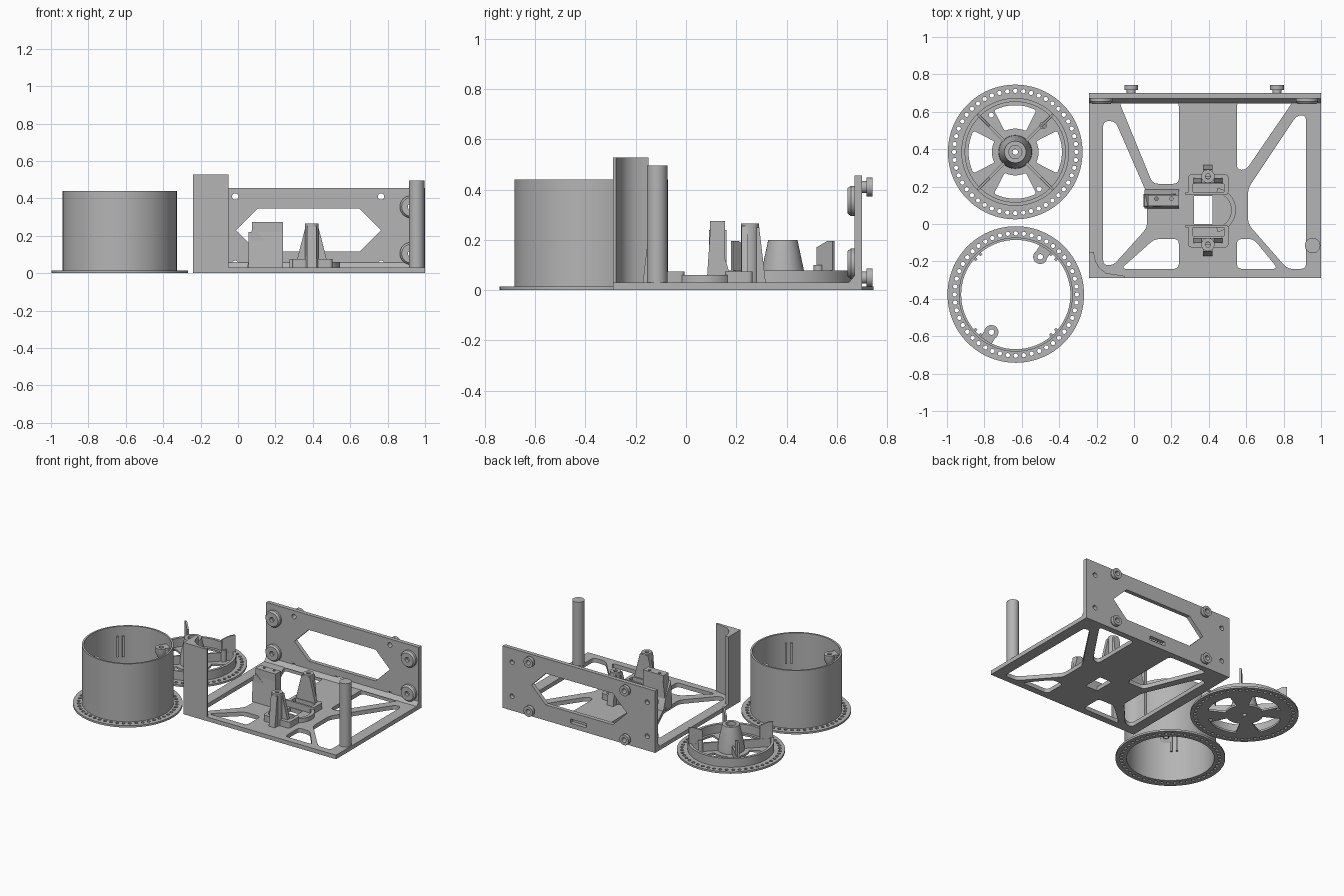
import bpy, bmesh
from math import sin, cos, pi, radians
from mathutils import Vector, Matrix

cube = bpy.data.objects.get("Cube")
if cube:
    bpy.data.objects.remove(cube)

grey = bpy.data.materials.new("plain grey")
grey.use_nodes = True
COLOR = (0.46, 0.46, 0.46, 1)
grey.diffuse_color = COLOR
grey.node_tree.nodes["Principled BSDF"].inputs["Base Color"].default_value = COLOR


def finish(name, mesh, matrix=Matrix()):
    mesh.transform(matrix)
    mesh.materials.clear()
    mesh.materials.append(grey)
    mesh.shade_smooth()
    mesh.set_sharp_from_angle(angle=radians(30))
    obj = bpy.data.objects.new(name, mesh)
    bpy.context.collection.objects.link(obj)
    return obj


def circle(x, y, r, n=24):
    return [(x + r * cos(2 * pi * i / n), y + r * sin(2 * pi * i / n)) for i in range(n)]


def rect(x0, y0, x1, y1):
    return [(x0, y0), (x1, y0), (x1, y1), (x0, y1)]


def sector(r0, r1, a0, a1, n=12):
    angles = [radians(a0 + (a1 - a0) * i / n) for i in range(n + 1)]
    return ([(r1 * cos(a), r1 * sin(a)) for a in angles]
            + [(r0 * cos(a), r0 * sin(a)) for a in reversed(angles)])


def rounded(points, r=0.03, n=5):
    """Round the corners of a polygon with quadratic arcs."""
    out = []
    for i, p in enumerate(points):
        p, a, b = Vector(p), Vector(points[i - 1]), Vector(points[(i + 1) % len(points)])
        s = p + (a - p).normalized() * min(r, (a - p).length * 0.45)
        e = p + (b - p).normalized() * min(r, (b - p).length * 0.45)
        for k in range(n + 1):
            t = k / n
            out.append(tuple(s * (1 - t) ** 2 + p * 2 * t * (1 - t) + e * t * t))
    return out


def plate(name, outlines, z0, z1, matrix=Matrix()):
    """Extrude the first outline, with the others as holes."""
    curve = bpy.data.curves.new(name, "CURVE")
    curve.dimensions = "2D"
    curve.fill_mode = "BOTH"
    curve.extrude = (z1 - z0) / 2
    for points in outlines:
        spline = curve.splines.new("POLY")
        spline.points.add(len(points) - 1)
        for sp, (x, y) in zip(spline.points, points):
            sp.co = (x, y, 0, 1)
        spline.use_cyclic_u = True
    temp = bpy.data.objects.new(name + " curve", curve)
    bpy.context.collection.objects.link(temp)
    bpy.context.view_layer.update()
    evaluated = temp.evaluated_get(bpy.context.evaluated_depsgraph_get())
    mesh = bpy.data.meshes.new_from_object(evaluated)
    bpy.data.objects.remove(temp)
    return finish(name, mesh, matrix @ Matrix.Translation((0, 0, (z0 + z1) / 2)))


def lathe(name, profile, matrix, n=64):
    """Revolve a closed (radius, height) profile."""
    bm = bmesh.new()
    rings = [[bm.verts.new((r * cos(2 * pi * i / n), r * sin(2 * pi * i / n), z))
              for r, z in profile] for i in range(n)]
    for i in range(n):
        a, b = rings[i], rings[(i + 1) % n]
        for j in range(len(profile)):
            k = (j + 1) % len(profile)
            bm.faces.new((a[j], b[j], b[k], a[k]))
    bmesh.ops.recalc_face_normals(bm, faces=bm.faces)
    mesh = bpy.data.meshes.new(name)
    bm.to_mesh(mesh)
    bm.free()
    return finish(name, mesh, matrix)


def tube(name, r0, r1, z0, z1, matrix, n=32):
    return lathe(name, [(r0, z0), (r1, z0), (r1, z1), (r0, z1)], matrix, n)


def at(x, y, z=0, turn=0):
    return Matrix.Translation((x, y, z)) @ Matrix.Rotation(radians(turn), 4, "Z")


UPRIGHT = Matrix.Rotation(radians(90), 4, "X")   # plate drawn in x-z, thickness along -y

# Base frame with truss openings
openings = [
    [(-0.08, 0.655), (0.24, 0.655), (0.24, 0.215), (0.10, 0.215)],
    [(-0.165, 0.55), (-0.10, 0.55), (0.07, 0.16), (0.07, -0.02), (-0.11, -0.22), (-0.165, -0.22)],
    [(-0.07, -0.24), (0.24, -0.24), (0.24, -0.08), (0.11, -0.08)],
    [(0.55, 0.655), (0.85, 0.655), (0.60, 0.29), (0.55, 0.29)],
    [(0.87, 0.58), (0.92, 0.58), (0.92, -0.24), (0.82, -0.24), (0.61, 0.0), (0.61, 0.19)],
    [(0.55, -0.24), (0.77, -0.24), (0.64, -0.08), (0.55, -0.08)],
]
plate("base frame", [rect(-0.24, -0.29, 1, 0.70)] + [rounded(o) for o in openings]
      + [rect(0.32, 0, 0.42, 0.15)], 0, 0.03)

# Back panel with hexagonal window, mounting holes and cable notch
BOSS_X, BOSS_Z = (-0.175, 0.925), (0.105, 0.355)
PEG_X, PEG_Z = (-0.015, 0.765), (0.05, 0.41)
window = [(-0.01, 0.23), (0.105, 0.345), (0.65, 0.345), (0.765, 0.23), (0.65, 0.115), (0.105, 0.115)]
holes = [circle(x, z, 0.017) for xs, zs in ((BOSS_X, BOSS_Z), (PEG_X, PEG_Z)) for x in xs for z in zs]
plate("back panel", [rect(-0.24, 0.005, 1, 0.455), window, rect(0.32, 0.035, 0.45, 0.065)] + holes,
      -0.70, -0.67, UPRIGHT)

# Fillet strip where panel meets frame
SIDEWAYS = Matrix(((0, 0, 1, 0), (1, 0, 0, 0), (0, 1, 0, 0), (0, 0, 0, 1)))  # drawn in y-z
plate("corner fillet", [[(0.645, 0.028), (0.672, 0.028), (0.672, 0.06)]], -0.24, 1, SIDEWAYS)

# Inner bosses and outer pegs on the panel
for x in BOSS_X:
    for z in BOSS_Z:
        lathe("inner boss", [(0.017, 0.665), (0.06, 0.675), (0.06, 0.655), (0.05, 0.642), (0.017, 0.642)],
              Matrix.Translation((x, 0, z)) @ Matrix.Rotation(radians(-90), 4, "X"), 32)
for x in PEG_X:
    for z in PEG_Z:
        lathe("outer peg", [(0.017, 0.695), (0.024, 0.695), (0.024, 0.717), (0.037, 0.717),
                            (0.037, 0.742), (0.017, 0.742)],
              Matrix.Translation((x, 0, z)) @ Matrix.Rotation(radians(-90), 4, "X"), 32)

# Corner posts
plate("angle post", [[(-0.24, -0.29), (-0.05, -0.29), (-0.05, -0.278), (-0.15, -0.262),
                      (-0.185, -0.235), (-0.205, -0.20), (-0.215, -0.15), (-0.24, -0.15)]], 0.01, 0.527)
plate("round post", [circle(0.955, -0.115, 0.041, 40)], 0.02, 0.495)

# Bracket block with flared foot and two screw holes
plate("bracket block", [rect(0.075, 0.095, 0.24, 0.155), circle(0.12, 0.135, 0.01, 12),
                        circle(0.20, 0.135, 0.01, 12)], 0.02, 0.275)
plate("bracket flare", [[(0.05, 0.028), (0.24, 0.028), (0.24, 0.10), (0.075, 0.24)]],
      -0.16, -0.092, UPRIGHT)
plate("bracket foot", [[(0.082, 0.028), (0.185, 0.028), (0.157, 0.12), (0.095, 0.22)]],
      0.055, 0.24, SIDEWAYS)

# Motor cradle: two gusseted towers, feet and a retaining arc
for y, side in ((0.255, 1), (-0.11, -1)):
    tube("tower core", 0.014, 0.036, 0.02, 0.265, at(0.395, y), 20)
    plate("tower side gussets", [[(0.305, 0.028), (0.485, 0.028), (0.428, 0.255), (0.362, 0.255)],
                                 circle(0.395, 0.14, 0.01, 4)][:1],
          -0.013, 0.013, Matrix.Translation((0, y - side * 0.022, 0)) @ UPRIGHT)
    plate("tower outer gusset", [[(y, 0.028), (y + side * 0.062, 0.028), (y + side * 0.036, 0.25), (y, 0.25)]],
          0.37, 0.42, SIDEWAYS)
    inner, outer = (0.155, 0.265) if side > 0 else (-0.005, -0.125)
    plate("cradle foot", [rounded(rect(0.29, inner, 0.505, outer), 0.02),
                          rect(0.315, inner + side * 0.015, 0.48, inner + side * 0.06)], 0.02, 0.075)
    plate("cradle tab", [rect(0.275, inner, 0.33, inner + side * 0.015)], 0.02, 0.075)
plate("retaining arc", [sector(0.095, 0.12, -80, 80, 20)], 0.02, 0.06, at(0.425, 0.075))

# Shared perforated rim
def rim_holes():
    return [circle(0.327 * cos(2 * pi * i / 48), 0.327 * sin(2 * pi * i / 48), 0.012, 8) for i in range(48)]


# Spoked wheel: disc, ring wall, hub, webs and blades
WX, WY = -0.635, 0.385
cutouts = [rounded(sector(0.125, 0.25, 90 * k - 27, 90 * k + 27), 0.008, 1) for k in range(4)]
screws = [circle(0.235 * cos(radians(a)), 0.235 * sin(radians(a)), 0.014, 12) for a in (123, 303)]
plate("wheel disc", [circle(0, 0, 0.36, 96)] + rim_holes() + cutouts + screws
      + [circle(0, 0, 0.015, 16)], 0, 0.014, at(WX, WY))
tube("wheel wall", 0.268, 0.288, 0.005, 0.078, at(WX, WY), 96)
lathe("wheel hub", [(0.015, 0.005), (0.09, 0.005), (0.088, 0.06), (0.058, 0.2),
                    (0.035, 0.2), (0.035, 0.17), (0.015, 0.17)], at(WX, WY))
for k in range(4):
    turn = at(WX, WY, 0, 45 + 90 * k)
    plate("wheel web", [rect(0.07, -0.007, 0.275, 0.007)], 0.01, 0.075, turn)
    plate("wheel blade", [[(0.195, 0.05), (0.285, 0.05), (0.285, 0.195), (0.255, 0.195), (0.195, 0.17)]],
          -0.006, 0.006, turn @ UPRIGHT)
tube("wheel screw tube", 0.01, 0.02, 0.01, 0.1, at(-0.485, 0.527), 16)

# Drum: perforated flange, wall, guide rails and screw lugs
DX, DY = -0.632, -0.377
plate("drum flange", [circle(0, 0, 0.365, 96), circle(0, 0, 0.296, 96)] + rim_holes(), 0, 0.014, at(DX, DY))
tube("drum wall", 0.292, 0.305, 0, 0.44, at(DX, DY), 96)
for k in range(4):
    for y in (-0.026, 0.012):
        plate("drum rail", [rect(0.278, y, 0.296, y + 0.014)], 0.22, 0.37, at(DX, DY, 0, 45 + 90 * k))
for a in (57, 237):
    turn = at(DX, DY, 0, a)
    lathe("drum lug", [(0.015, 0.3), (0.02, 0.3), (0.038, 0.34), (0.038, 0.38), (0.015, 0.38)],
          turn @ Matrix.Translation((0.24, 0, 0)), 24)
    plate("drum lug arm", [[(0.26, 0.34), (0.296, 0.28), (0.296, 0.38), (0.26, 0.38)]],
          -0.035, 0.035, turn @ UPRIGHT)
